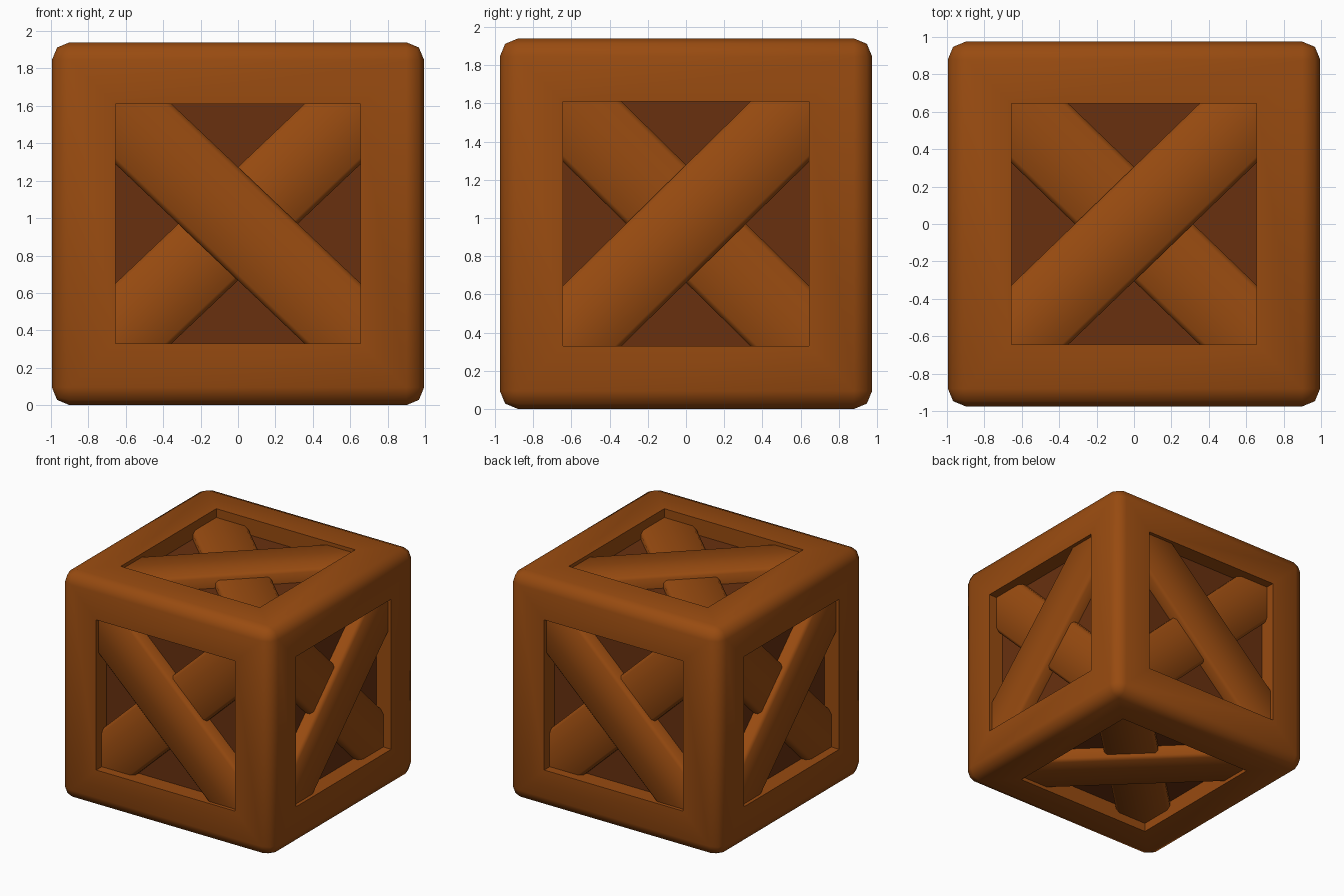
import bpy, bmesh, math
from mathutils import Matrix, Vector

if "Cube" in bpy.data.objects:
    bpy.data.objects.remove(bpy.data.objects["Cube"])

HALF = Vector((0.995, 0.975, 0.97))      # half size of the crate
OPEN = Vector((0.655, 0.643, 0.64))      # half size of the openings
CENTRE = Vector((0, 0, 0.97))
RECESS = 0.14


def material(name, rgb):
    m = bpy.data.materials.new(name)
    m.diffuse_color = (*rgb, 1)
    m.use_nodes = True
    m.node_tree.nodes["Principled BSDF"].inputs["Base Color"].default_value = m.diffuse_color
    return m


wood = material("orange brown wood", (0.314, 0.070, 0.0052))
dark = material("dark brown wood", (0.138, 0.030, 0.0048))


def finish(bm, name, mats):
    bmesh.ops.recalc_face_normals(bm, faces=bm.faces)
    me = bpy.data.meshes.new(name)
    bm.to_mesh(me)
    bm.free()
    for m in mats:
        me.materials.append(m)
    ob = bpy.data.objects.new(name, me)
    bpy.context.collection.objects.link(ob)
    bpy.ops.object.select_all(action='DESELECT')
    ob.select_set(True)
    bpy.context.view_layer.objects.active = ob
    bpy.ops.object.shade_smooth_by_angle(angle=math.radians(50))
    return ob


# Crate frame: rounded box with a recessed dark panel in each side
bm = bmesh.new()
bmesh.ops.create_cube(bm, size=2, matrix=Matrix.Diagonal((*HALF, 1)))
bmesh.ops.bevel(bm, geom=bm.edges[:], offset=0.095, segments=2,
                profile=0.5, affect='EDGES')
sides = [f for f in bm.faces if f.calc_area() > 1]
bmesh.ops.inset_individual(bm, faces=sides, thickness=0.24, depth=0)
for f in sides:
    axis = max(range(3), key=lambda i: abs(f.normal[i]))
    for v in f.verts:
        for i in range(3):
            if i != axis:
                v.co[i] = math.copysign(OPEN[i], v.co[i])
for f in sides:
    normal = f.normal.copy()
    new = bmesh.ops.extrude_discrete_faces(bm, faces=[f])["faces"][0]
    old_edges = None
    # extrude_discrete leaves no walls, so bridge rim and floor
    rim = [e for e in bm.edges if e.is_boundary and e not in new.edges[:]]
    floor_edges = new.edges[:]
    bmesh.ops.translate(bm, verts=new.verts[:], vec=-normal * RECESS)
    if rim:
        bmesh.ops.bridge_loops(bm, edges=rim + floor_edges)
    new.material_index = 1
bmesh.ops.translate(bm, verts=bm.verts[:], vec=CENTRE)
finish(bm, "crate_frame", [wood, dark])


# Crossed planks, one pair on each side
def plank(name, u, v, n, angle, depth):
    bm = bmesh.new()
    thick = RECESS + 0.02 - depth
    bmesh.ops.create_cube(bm, size=1, matrix=Matrix.Diagonal((1.92, 0.44, thick, 1)))
    long_edges = [e for e in bm.edges
                  if abs(e.verts[0].co.x - e.verts[1].co.x) > 1
                  and e.verts[0].co.z > 0]
    bmesh.ops.bevel(bm, geom=long_edges, offset=0.025, segments=1, affect='EDGES')
    reach = abs(n.dot(HALF)) - depth - thick / 2
    basis = Matrix((u, v, n)).transposed().to_4x4()
    bm.transform(Matrix.Translation(CENTRE + n * reach) @ basis
                 @ Matrix.Rotation(math.radians(angle), 4, 'Z'))
    finish(bm, name, [wood])


X, Y, Z = Vector((1, 0, 0)), Vector((0, 1, 0)), Vector((0, 0, 1))
for side, u, v, n, angle in (
        ("front", X, Z, -Y, -43.5), ("back", -X, Z, Y, -43.5),
        ("right", Y, Z, X, 44.5), ("left", -Y, Z, -X, 44.5),
        ("top", X, Y, Z, 44), ("bottom", X, -Y, -Z, 44)):
    plank(side + "_outer_plank", u, v, n, angle, 0.03)
    plank(side + "_inner_plank", u, v, n, -angle, 0.075)
